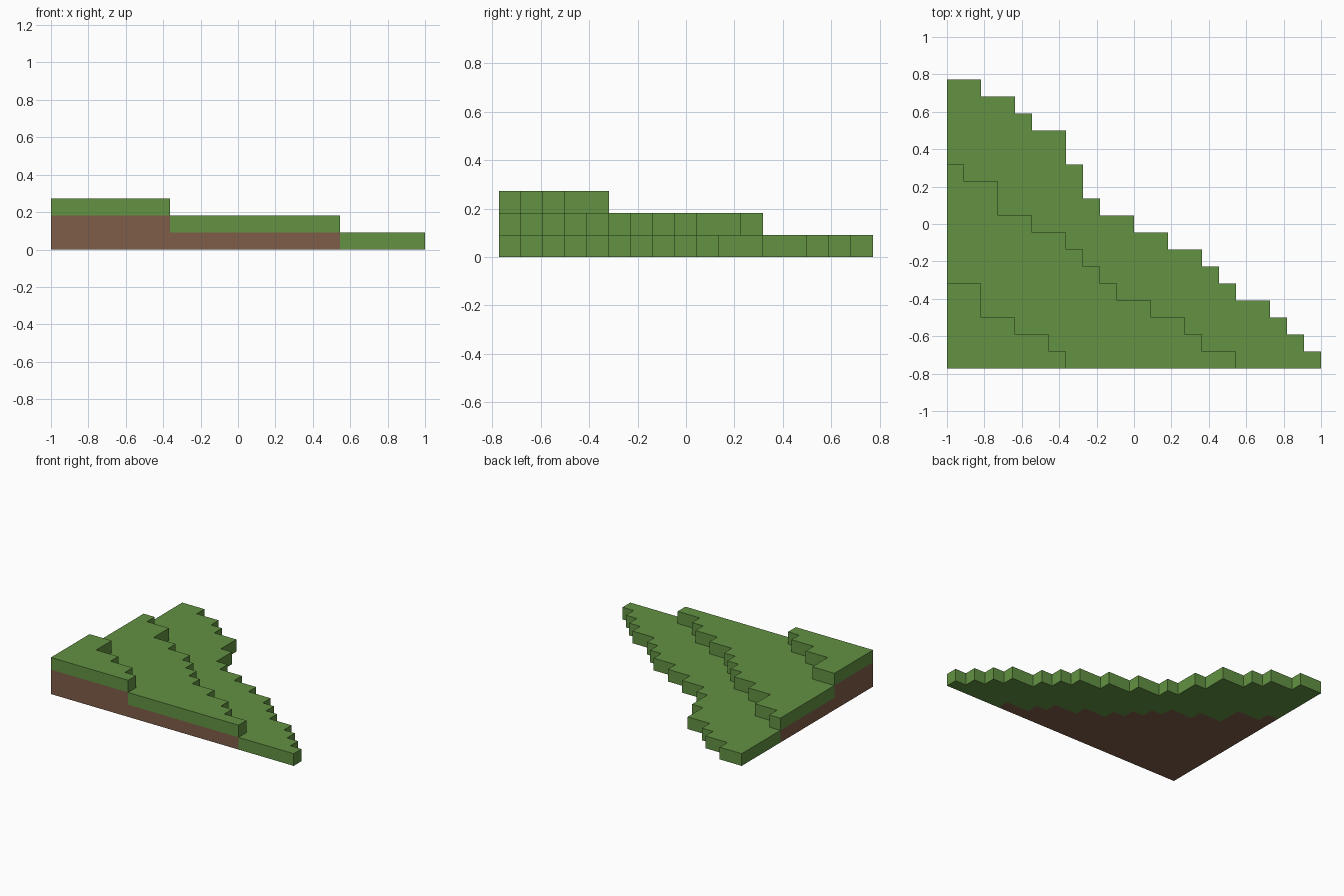
import bpy
import bmesh

cube = bpy.data.objects.get("Cube")
if cube:
    bpy.data.objects.remove(cube, do_unlink=True)

CELL = 1 / 11
X0, Y0 = -1.0, -8.5 * CELL

# Width in cells of each row, front to back, for each layer from the ground up
LAYERS = [
    [22, 21, 20, 19, 17, 16, 15, 13, 11, 9, 8, 8, 7, 7, 5, 4, 2],
    [17, 15, 14, 12, 10, 9, 8, 7, 5, 3, 3, 1],
    [7, 6, 4, 2, 2],
]


def material(name, colour):
    mat = bpy.data.materials.new(name)
    mat.use_nodes = True
    mat.diffuse_color = colour
    mat.node_tree.nodes["Principled BSDF"].inputs["Base Color"].default_value = colour
    return mat


grass = material("grass green", (0.125, 0.287, 0.056, 1))
dirt = material("dirt brown", (0.209, 0.109, 0.065, 1))


def stair_edge(widths):
    """Stepped outline from the front edge to the left wall, in cells."""
    points = [(widths[0], 0)]
    for row, width in enumerate(widths):
        following = widths[row + 1] if row + 1 < len(widths) else 0
        if following != width:
            points += [(width, row + 1), (following, row + 1)]
    return points


def slab(name, outline, layer, mat):
    """Extrude a closed outline by one cell."""
    bm = bmesh.new()
    verts = [bm.verts.new((X0 + x * CELL, Y0 + y * CELL, layer * CELL))
             for x, y in outline]
    base = bm.faces.new(verts)
    top = bmesh.ops.extrude_face_region(bm, geom=[base], use_keep_orig=True)["geom"]
    bmesh.ops.translate(bm, vec=(0, 0, CELL),
                        verts=[v for v in top if isinstance(v, bmesh.types.BMVert)])
    bmesh.ops.recalc_face_normals(bm, faces=bm.faces)
    mesh = bpy.data.meshes.new(name)
    bm.to_mesh(mesh)
    bm.free()
    mesh.materials.append(mat)
    bpy.context.collection.objects.link(bpy.data.objects.new(name, mesh))


# Each layer is a grass terrace, with dirt where a higher layer covers it
for layer, widths in enumerate(LAYERS):
    outer = stair_edge(widths)
    name = ("lower", "middle", "upper")[layer]
    if layer + 1 < len(LAYERS):
        inner = stair_edge(LAYERS[layer + 1])
        slab(name + "_dirt", inner + [(0, 0)], layer, dirt)
        slab(name + "_grass", outer + inner[::-1], layer, grass)
    else:
        slab(name + "_grass", outer + [(0, 0)], layer, grass)
